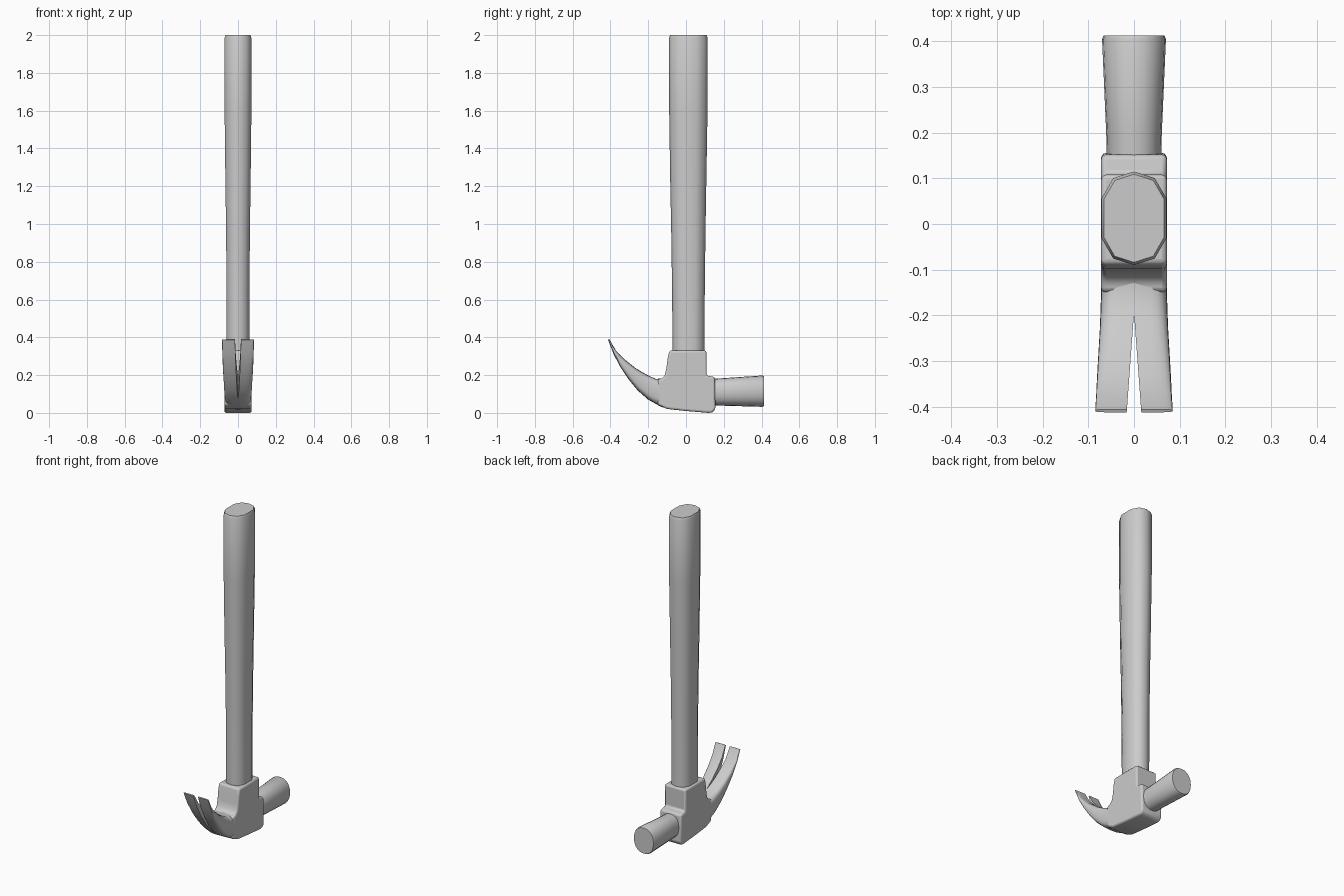
import bpy, bmesh, math
from mathutils import Vector

if "Cube" in bpy.data.objects:
    bpy.data.objects.remove(bpy.data.objects["Cube"])


def make_object(name, bm):
    bmesh.ops.recalc_face_normals(bm, faces=bm.faces)
    mesh = bpy.data.meshes.new(name)
    bm.to_mesh(mesh)
    bm.free()
    ob = bpy.data.objects.new(name, mesh)
    bpy.context.collection.objects.link(ob)
    return ob


def loft(name, rings):
    bm = bmesh.new()
    loops = [[bm.verts.new(p) for p in ring] for ring in rings]
    n = len(loops[0])
    for a, b in zip(loops, loops[1:]):
        for i in range(n):
            j = (i + 1) % n
            bm.faces.new((a[i], a[j], b[j], b[i]))
    bm.faces.new(loops[0])
    bm.faces.new(loops[-1])
    return make_object(name, bm)


def extrude(name, points, direction):
    bm = bmesh.new()
    face = bm.faces.new([bm.verts.new(p) for p in points])
    ext = bmesh.ops.extrude_face_region(bm, geom=[face], use_keep_orig=True)
    verts = [g for g in ext['geom'] if isinstance(g, bmesh.types.BMVert)]
    bmesh.ops.translate(bm, verts=verts, vec=direction)
    return make_object(name, bm)


def smooth(ob, angle):
    bpy.ops.object.select_all(action='DESELECT')
    ob.select_set(True)
    bpy.context.view_layer.objects.active = ob
    bpy.ops.object.shade_smooth_by_angle(angle=math.radians(angle))


def superellipse(n, power):
    for i in range(n):
        a = 2 * math.pi * i / n
        c, s = math.cos(a), math.sin(a)
        yield (math.copysign(abs(c) ** (2 / power), c),
               math.copysign(abs(s) ** (2 / power), s))


# Handle: ten-sided oval that swells towards the grip end
half = [(0, 1), (.64, .86), (1, .43), (1, -.43), (.64, -.86), (0, -1)]
oval = half + [(-x, y) for x, y in half[-2:0:-1]]
# z, half width, back y, front y
stations = [(.29, .06, -.072, .098), (.6, .06, -.073, .099), (.95, .063, -.078, .103),
            (1.25, .067, -.084, .108), (1.6, .071, -.089, .114), (1.985, .071, -.09, .115),
            (2.0, .066, -.084, .109)]
handle = loft("handle", [[(x * w, (a + b) / 2 + y * (b - a) / 2, z) for x, y in oval]
                         for z, w, a, b in stations])
smooth(handle, 50)

# Head body: side profile with a socket around the handle
profile = [(.108, .33), (.108, .198), (.152, .19), (.156, .02), (.14, .003), (.12, 0),
           (0, .01), (-.1, .021), (-.15, .043), (-.15, .178), (-.128, .182), (-.112, .2),
           (-.104, .235), (-.097, .29), (-.088, .33)]
W = .072
body = extrude("head_body", [(-W, y, z) for y, z in profile], (2 * W, 0, 0))
bevel = body.modifiers.new("rounding", 'BEVEL')
bevel.width = .011
bevel.segments = 3
bevel.angle_limit = math.radians(40)
smooth(body, 40)

# Striking face: flared round neck
face_rings = []
for y, rx, rz, cz in [(.13, .059, .07, .11), (.2, .061, .073, .111), (.405, .07, .083, .115),
                      (.413, .067, .079, .115)]:
    face_rings.append([(rx * c, y, cz + rz * s) for c, s in superellipse(20, 2.2)])
smooth(loft("striking_face", face_rings), 50)

# Claw: curved, tapering blade; outer point, inner point, half width
claw_path = [((-.06, .016), (-.08, .182), .07), ((-.13, .031), (-.125, .182), .072),
             ((-.2, .07), (-.16, .18), .073), ((-.255, .118), (-.21, .203), .075),
             ((-.3, .172), (-.265, .236), .078), ((-.346, .24), (-.325, .283), .081),
             ((-.383, .31), (-.371, .33), .083), ((-.413, .387), (-.406, .39), .085)]
claw_rings = []
for outer, inner, w in claw_path:
    o, i = Vector((0, *outer)), Vector((0, *inner))
    mid, up = (o + i) / 2, (i - o) / 2
    claw_rings.append([mid + up * s + Vector((w * c, 0, 0)) for c, s in superellipse(24, 4)])
claw = loft("claw", claw_rings)

# Wedge cutter for the nail slot
cutter = extrude("slot_cutter", [(0, -.195, -.1), (.018, -.44, -.1), (-.018, -.44, -.1)],
                 (0, 0, .7))
cutter.hide_render = True
cutter.hide_set(True)
cut = claw.modifiers.new("nail_slot", 'BOOLEAN')
cut.operation = 'DIFFERENCE'
cut.solver = 'EXACT'
cut.object = cutter
smooth(claw, 45)
